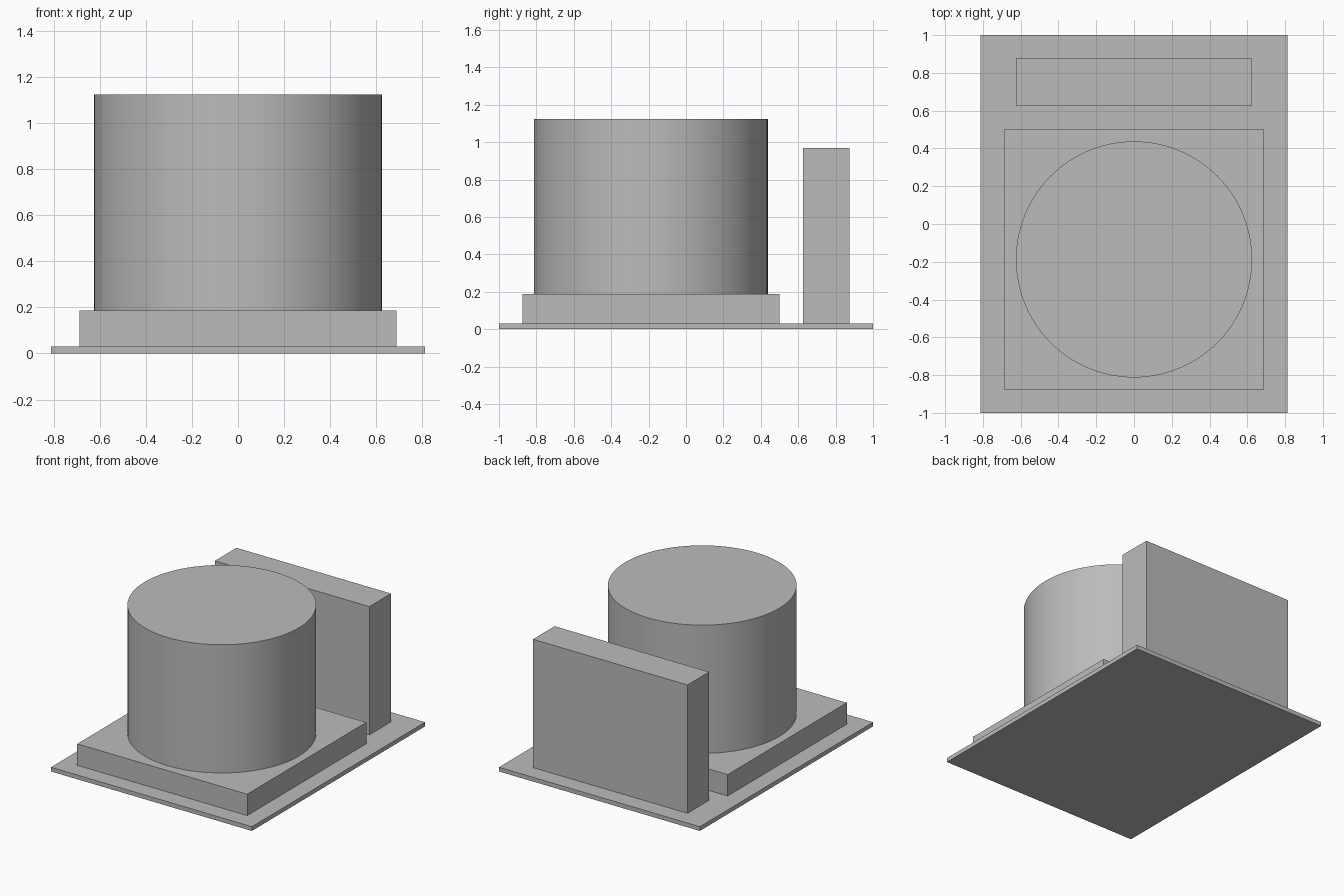
import bpy
import math

cube = bpy.data.objects.get("Cube")
if cube:
    bpy.data.objects.remove(cube, do_unlink=True)

# One plain grey for every part
grey = bpy.data.materials.new("plain_grey")
grey.use_nodes = True
colour = (0.5, 0.5, 0.5, 1)
grey.diffuse_color = colour
grey.node_tree.nodes["Principled BSDF"].inputs["Base Color"].default_value = colour

BASE_TOP = 0.031
PLINTH_TOP = 0.1875


def finish(name):
    obj = bpy.context.object
    obj.name = name
    obj.data.materials.append(grey)
    return obj


def box(name, width, y_min, y_max, z_min, z_max):
    """Box centred on x, spanning the given y and z ranges."""
    bpy.ops.mesh.primitive_cube_add(
        size=1, location=(0, (y_min + y_max) / 2, (z_min + z_max) / 2))
    obj = finish(name)
    obj.scale = (width, y_max - y_min, z_max - z_min)
    bpy.ops.object.transform_apply(location=False, rotation=False, scale=True)
    return obj


# Thin base plate, square plinth and upright rear slab
box("base_plate", 1.625, -1, 1, 0, BASE_TOP)
box("plinth", 1.375, -0.875, 0.5, BASE_TOP, PLINTH_TOP)
box("rear_slab", 1.25, 0.625, 0.875, BASE_TOP, 0.969)

# Smooth drum standing in the middle of the plinth
drum_top = 1.125
bpy.ops.mesh.primitive_cylinder_add(
    vertices=96, radius=0.625, depth=drum_top - PLINTH_TOP,
    location=(0, -0.1875, (drum_top + PLINTH_TOP) / 2))
finish("drum")
bpy.ops.object.shade_smooth_by_angle(angle=math.radians(30))
